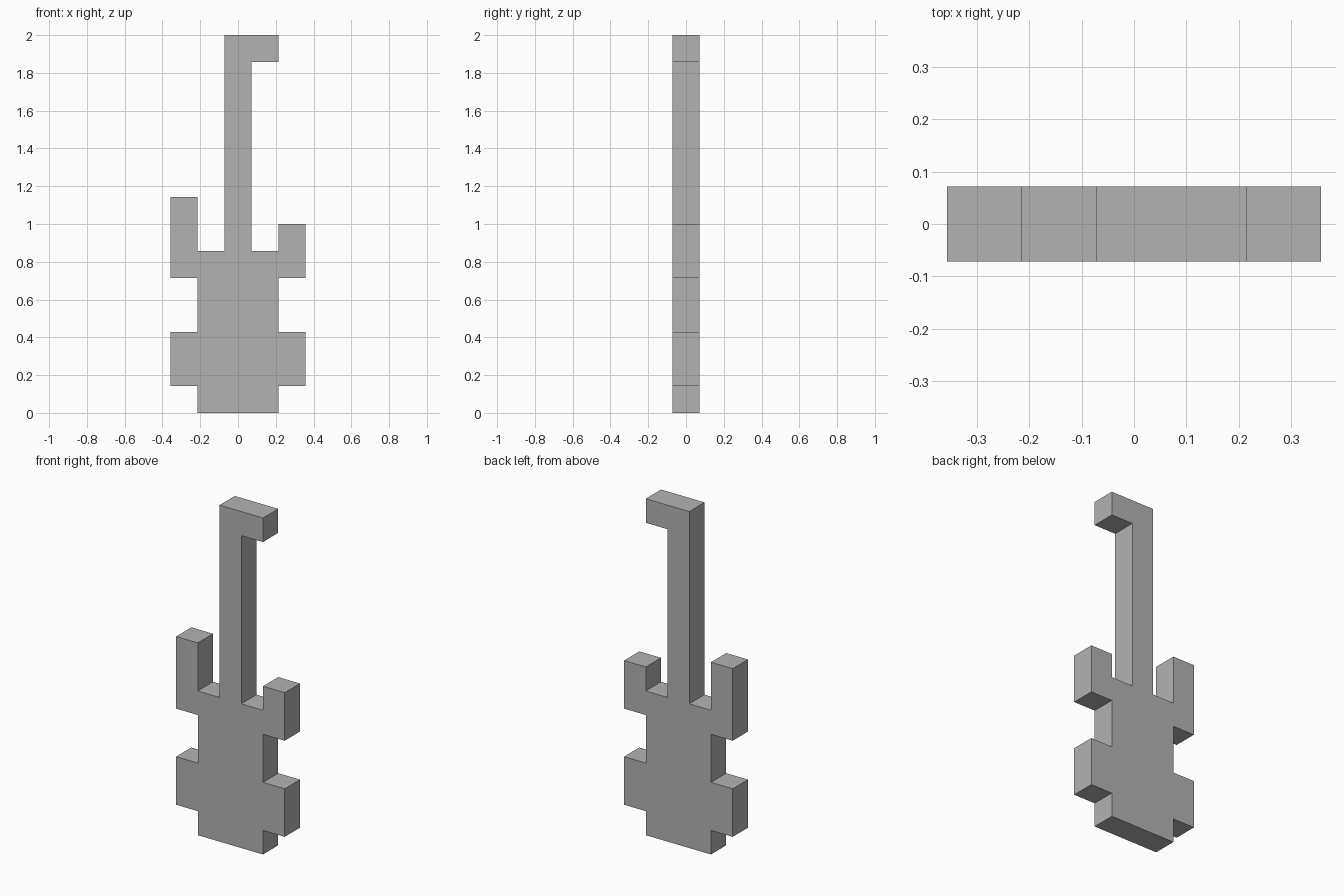
import bpy
import bmesh
from mathutils import Vector

cube = bpy.data.objects.get("Cube")
if cube:
    bpy.data.objects.remove(cube, do_unlink=True)

UNIT = 2 / 14  # one block of the blocky outline

grey = bpy.data.materials.new("plain grey")
grey.use_nodes = True
colour = (0.45, 0.45, 0.45, 1)
grey.diffuse_color = colour
grey.node_tree.nodes["Principled BSDF"].inputs["Base Color"].default_value = colour


def extrude_outline(name, outline, depth, material):
    """Make a closed slab from an (x, z) outline, centred on y = 0."""
    bm = bmesh.new()
    verts = [bm.verts.new((x * UNIT, -depth / 2, z * UNIT)) for x, z in outline]
    front = bm.faces.new(verts)
    result = bmesh.ops.extrude_face_region(bm, geom=[front], use_keep_orig=True)
    moved = [v for v in result["geom"] if isinstance(v, bmesh.types.BMVert)]
    bmesh.ops.translate(bm, verts=moved, vec=Vector((0, depth, 0)))
    bmesh.ops.recalc_face_normals(bm, faces=bm.faces)
    mesh = bpy.data.meshes.new(name)
    bm.to_mesh(mesh)
    bm.free()
    mesh.materials.append(material)
    obj = bpy.data.objects.new(name, mesh)
    bpy.context.collection.objects.link(obj)
    return obj


# Waisted lower body, shared by both sides, from the base up to the horns
side = [(1.5, 0), (1.5, 1), (2.5, 1), (2.5, 3), (1.5, 3), (1.5, 5), (2.5, 5)]
# Short left horn, neck with hooked headstock, tall right horn
top = [(2.5, 7), (1.5, 7), (1.5, 6), (0.5, 6), (0.5, 13), (1.5, 13),
       (1.5, 14), (-0.5, 14), (-0.5, 6), (-1.5, 6), (-1.5, 8), (-2.5, 8)]
mirrored_side = [(-x, z) for x, z in reversed(side)]

extrude_outline("guitar_body_and_neck", side + top + mirrored_side, UNIT, grey)
